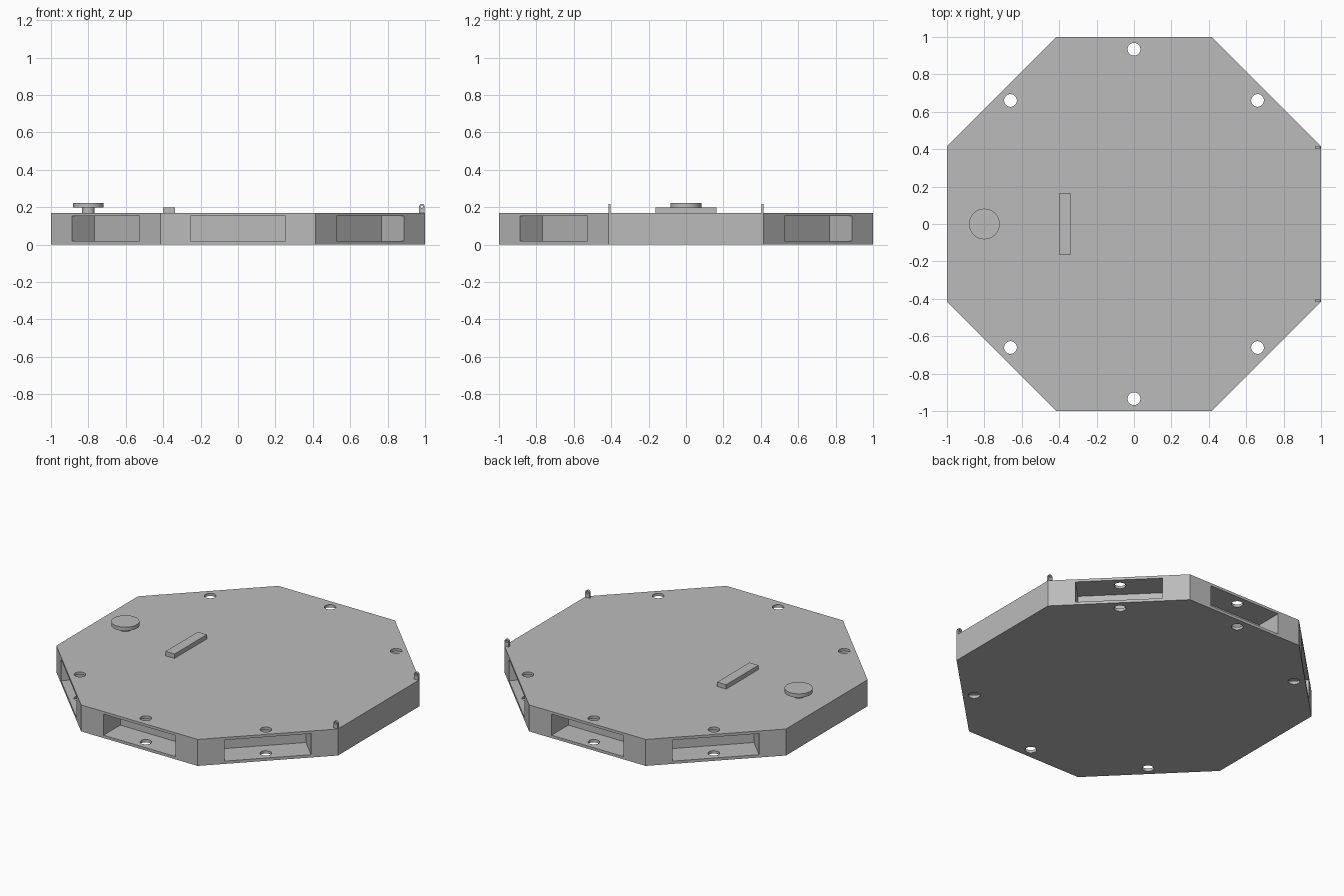
import bpy
import bmesh
from math import pi, cos, sin
from mathutils import Matrix

cube = bpy.data.objects.get("Cube")
if cube:
    bpy.data.objects.remove(cube, do_unlink=True)

gray = bpy.data.materials.new("plain gray")
gray.use_nodes = True
color = (0.5, 0.5, 0.5, 1)
gray.diffuse_color = color
gray.node_tree.nodes["Principled BSDF"].inputs["Base Color"].default_value = color

HEIGHT = 0.17
POCKET_DEPTH = 0.17


def finish(name, bm):
    bmesh.ops.recalc_face_normals(bm, faces=bm.faces)
    mesh = bpy.data.meshes.new(name)
    bm.to_mesh(mesh)
    bm.free()
    mesh.materials.append(gray)
    obj = bpy.data.objects.new(name, mesh)
    bpy.context.collection.objects.link(obj)
    return obj


def box(name, low, high, turn=0):
    bm = bmesh.new()
    size = [b - a for a, b in zip(low, high)]
    mid = [(a + b) / 2 for a, b in zip(low, high)]
    matrix = Matrix.Rotation(turn, 4, "Z") @ Matrix.Translation(mid) @ Matrix.Diagonal((*size, 1))
    bmesh.ops.create_cube(bm, size=1, matrix=matrix)
    return finish(name, bm)


def cylinder(name, x, y, radius, z0, z1, sides=48, turn=0):
    bm = bmesh.new()
    matrix = Matrix.Translation((x, y, (z0 + z1) / 2)) @ Matrix.Rotation(turn, 4, "Z")
    bmesh.ops.create_cone(bm, cap_ends=True, segments=sides, radius1=radius,
                          radius2=radius, depth=z1 - z0, matrix=matrix)
    return finish(name, bm)


def activate(obj):
    bpy.ops.object.select_all(action="DESELECT")
    obj.select_set(True)
    bpy.context.view_layer.objects.active = obj


def cut(obj, cutter):
    activate(obj)
    mod = obj.modifiers.new("cut", "BOOLEAN")
    mod.operation = "DIFFERENCE"
    mod.solver = "EXACT"
    mod.object = cutter
    bpy.ops.object.modifier_apply(modifier=mod.name)
    bpy.data.objects.remove(cutter, do_unlink=True)


def smooth(obj):
    activate(obj)
    bpy.ops.object.shade_smooth_by_angle(angle=pi / 6)


# Octagonal body with six side pockets, each with a hole through both plates
body = cylinder("octagonal_body", 0, 0, 1 / cos(pi / 8), 0, HEIGHT, 8, pi / 8)
pocket_angles = [k * pi / 4 for k in (1, 2, 3, 5, 6, 7)]
for a in pocket_angles:
    cut(body, box("pocket_cutter", (1 - POCKET_DEPTH, -0.255, 0.018), (1.1, 0.255, 0.153), a))
for a in pocket_angles:
    cut(body, cylinder("hole_cutter", 0.934 * cos(a), 0.934 * sin(a), 0.034, -0.1, 0.3))
smooth(body)

# Round knob on a short stem
smooth(cylinder("knob_stem", -0.8, 0, 0.033, HEIGHT - 0.01, 0.205))
smooth(cylinder("knob_disc", -0.8, 0, 0.082, 0.198, 0.222))

# Raised bar on the top
box("top_bar", (-0.4, -0.164, HEIGHT - 0.01), (-0.336, 0.164, 0.198))


# Upright lugs with rounded tops and small eyelets
def lug(name, y):
    bm = bmesh.new()
    r, thick, x, z = 0.015, 0.013, 0.983, 0.202
    arc = [(x + r * cos(i * pi / 12), z + r * sin(i * pi / 12)) for i in range(13)]
    outline = [(x - r, HEIGHT - 0.01), (x + r, HEIGHT - 0.01)] + arc
    face = bm.faces.new([bm.verts.new((px, y - thick / 2, pz)) for px, pz in outline])
    new = bmesh.ops.extrude_face_region(bm, geom=[face])["geom"]
    bmesh.ops.translate(bm, vec=(0, thick, 0),
                        verts=[v for v in new if isinstance(v, bmesh.types.BMVert)])
    obj = finish(name, bm)
    eye = cylinder("eyelet_cutter", 0, 0, 0.007, -0.05, 0.05, 20)
    eye.data.transform(Matrix.Translation((x, y, z)) @ Matrix.Rotation(pi / 2, 4, "X"))
    cut(obj, eye)
    smooth(obj)


lug("front_lug", -0.409)
lug("back_lug", 0.409)
